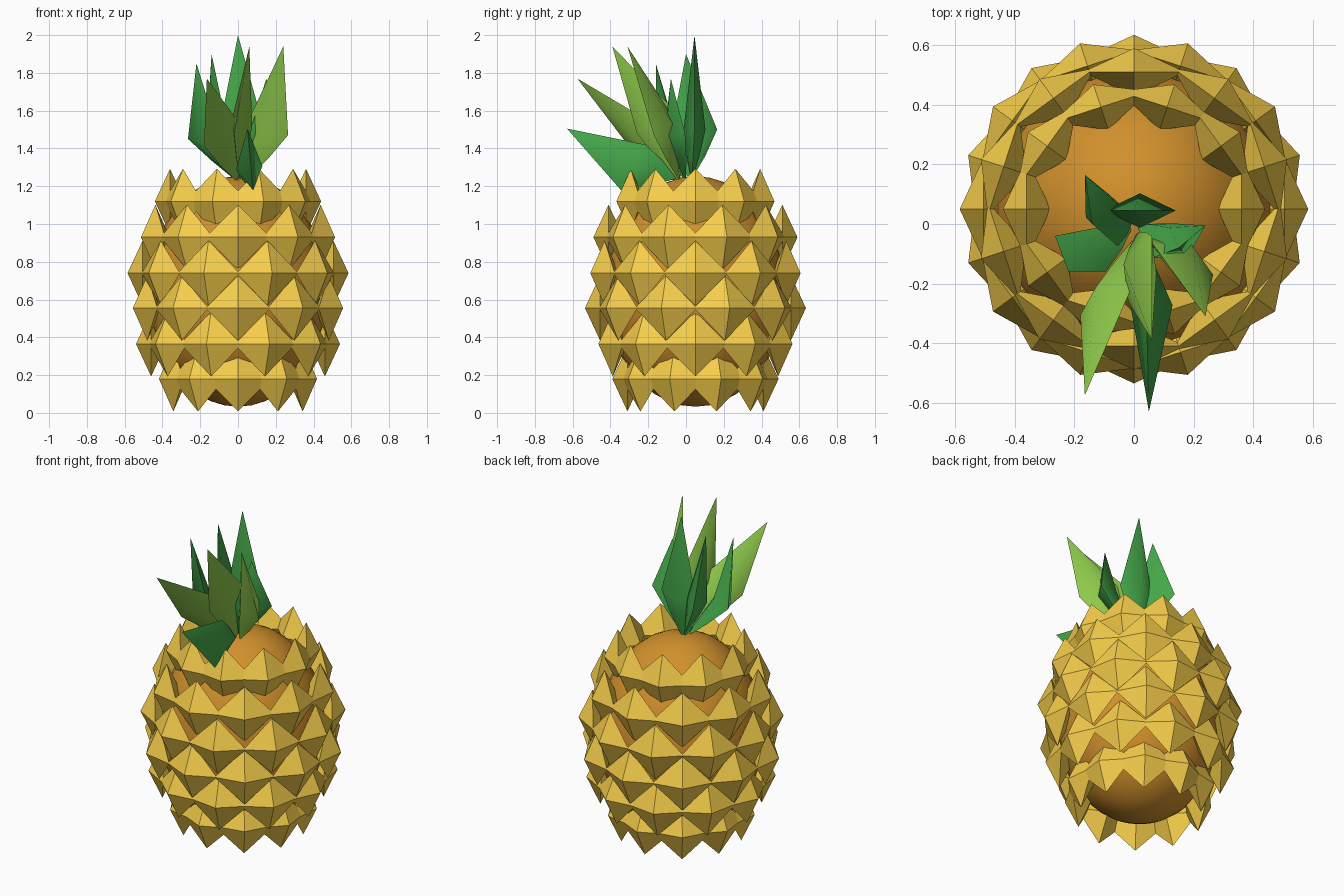
import bpy, bmesh, math
from mathutils import Vector, Matrix

if "Cube" in bpy.data.objects:
    bpy.data.objects.remove(bpy.data.objects["Cube"])

CENTRE = Vector((0, 0.05, 0.65))


def material(name, rgb):
    m = bpy.data.materials.new(name)
    m.diffuse_color = (*rgb, 1)
    m.use_nodes = True
    m.node_tree.nodes["Principled BSDF"].inputs["Base Color"].default_value = m.diffuse_color
    return m


def add_object(name, bm, mat):
    bmesh.ops.recalc_face_normals(bm, faces=bm.faces)
    me = bpy.data.meshes.new(name)
    bm.to_mesh(me)
    bm.free()
    me.materials.append(mat)
    ob = bpy.data.objects.new(name, me)
    bpy.context.collection.objects.link(ob)
    return ob


def smooth(ob, degrees):
    bpy.ops.object.select_all(action='DESELECT')
    ob.select_set(True)
    bpy.context.view_layer.objects.active = ob
    bpy.ops.object.shade_smooth_by_angle(angle=math.radians(degrees))


flesh = material("flesh_orange", (0.64, 0.28, 0.025))
rind = material("rind_gold", (0.93, 0.62, 0.07))
dark = material("leaf_dark", (0.06, 0.40, 0.07))
light = material("leaf_light", (0.27, 0.58, 0.07))

# Smooth egg-shaped core
bm = bmesh.new()
bmesh.ops.create_uvsphere(bm, u_segments=32, v_segments=20, radius=1)
bmesh.ops.scale(bm, vec=(0.475, 0.475, 0.61), verts=bm.verts)
bmesh.ops.translate(bm, vec=(0, 0.05, 0.643), verts=bm.verts)
smooth(add_object("fruit_core", bm, flesh), 60)

# Rind: staggered rows of ten flattened octahedral scales
rows = [(0.18, 0.36), (0.365, 0.46), (0.555, 0.505),
        (0.74, 0.505), (0.93, 0.46), (1.12, 0.36)]
for i, (z, r) in enumerate(rows):
    bm = bmesh.new()
    for k in range(10):
        a = math.radians(36 * k + (18 if i % 2 == 0 else 0))
        place = Matrix.Translation((0, CENTRE.y, z)) @ Matrix.Rotation(a, 4, 'Z')
        pts = {}
        for axis, half in enumerate((0.08, 0.172, 0.172)):
            for s in (-1, 1):
                p = Vector((r, 0, 0))
                p[axis] += s * half
                pts[axis, s] = bm.verts.new(place @ p)
        for sx in (-1, 1):
            for sy in (-1, 1):
                for sz in (-1, 1):
                    bm.faces.new((pts[0, sx], pts[1, sy], pts[2, sz]))
    add_object(f"scale_row_{i + 1}", bm, rind)


# Leaf: pointed blade with a diamond cross-section, widest at the middle
def leaf(name, base, mid, tip, half, mat, thick=0.058):
    base, mid, tip, half = map(Vector, (base, mid, tip, half))
    normal = (tip - base).cross(half).normalized() * thick
    bm = bmesh.new()
    start, end = bm.verts.new(base), bm.verts.new(tip)
    rings = []
    for t, size in ((0.5, 0.58), (1.0, 1.0)):
        c = base.lerp(mid, t)
        rings.append([bm.verts.new(c + o * size)
                      for o in (half, normal, -half, -normal)])
    for j in range(4):
        n = (j + 1) % 4
        bm.faces.new((start, rings[0][n], rings[0][j]))
        bm.faces.new((rings[0][j], rings[0][n], rings[1][n], rings[1][j]))
        bm.faces.new((rings[1][j], rings[1][n], end))
    smooth(add_object(name, bm, mat), 75)


leaf("leaf_back", (0, 0.03, 1.22), (0.02, 0.045, 1.50), (0, 0.045, 2.0),
     (0.12, 0, 0), dark)
leaf("leaf_back_left", (0, 0.02, 1.22), (-0.11, 0.045, 1.50), (-0.14, 0, 1.90),
     (-0.055, 0.12, 0), dark)
leaf("leaf_left", (0, 0, 1.22), (-0.18, -0.10, 1.45), (-0.22, -0.16, 1.85),
     (-0.085, 0.06, 0), dark)
leaf("leaf_right", (0.01, 0, 1.22), (0.15, -0.06, 1.48), (0.15, -0.08, 1.77),
     (0.09, 0.055, 0), dark)
leaf("leaf_front_right", (0.03, -0.03, 1.22), (0.165, -0.12, 1.52),
     (0.24, -0.31, 1.94), (0.1, -0.05, -0.05), light)
leaf("leaf_middle", (0.01, -0.03, 1.22), (0.02, -0.15, 1.53),
     (0.06, -0.39, 1.94), (0.04, 0.11, 0.05), light)
leaf("leaf_front_left", (0, -0.05, 1.22), (-0.09, -0.25, 1.48),
     (-0.165, -0.575, 1.77), (0.09, 0.055, 0.065), light)
leaf("leaf_front_low", (0.02, -0.05, 1.24), (0.06, -0.28, 1.30),
     (0.05, -0.63, 1.505), (-0.02, 0.065, 0.12), dark, 0.07)
